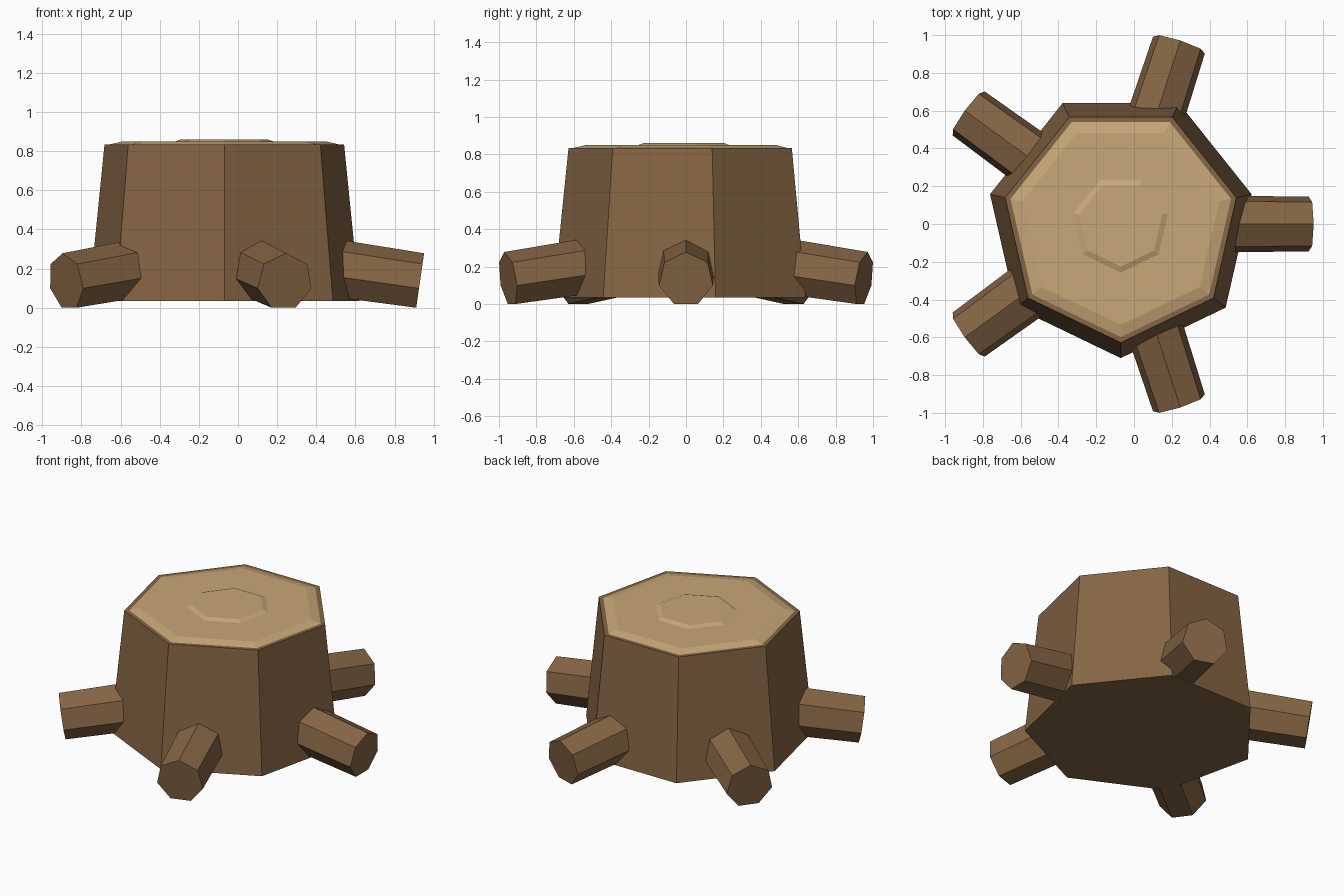
import bpy, bmesh, math
from mathutils import Matrix, Vector

if "Cube" in bpy.data.objects:
    bpy.data.objects.remove(bpy.data.objects["Cube"])

CX = -0.07      # trunk axis
SIDES = 7


def material(name, rgb):
    m = bpy.data.materials.new(name)
    m.diffuse_color = (*rgb, 1)
    m.use_nodes = True
    m.node_tree.nodes["Principled BSDF"].inputs["Base Color"].default_value = m.diffuse_color
    return m


BARK = material("bark brown", (0.235, 0.130, 0.058))
WOOD = material("cut wood tan", (0.578, 0.392, 0.188))


def frustum(name, mat, r_bottom, r_top, height, matrix):
    """Seven-sided tapered prism starting at the matrix origin, running along its z."""
    bm = bmesh.new()
    rings = []
    for r, z in ((r_bottom, 0), (r_top, height)):
        ring = []
        for i in range(SIDES):
            a = -math.pi / 2 + 2 * math.pi * i / SIDES
            ring.append(bm.verts.new((r * math.cos(a), r * math.sin(a), z)))
        rings.append(ring)
    low, high = rings
    bm.faces.new(low[::-1])
    bm.faces.new(high)
    for i in range(SIDES):
        j = (i + 1) % SIDES
        bm.faces.new((low[i], low[j], high[j], high[i]))
    bm.transform(matrix)
    bmesh.ops.recalc_face_normals(bm, faces=bm.faces)
    me = bpy.data.meshes.new(name)
    bm.to_mesh(me)
    bm.free()
    me.materials.append(mat)
    ob = bpy.data.objects.new(name, me)
    bpy.context.collection.objects.link(ob)
    return ob


def upright(z):
    return Matrix.Translation((CX, 0, z))


# Trunk, cut surface and raised growth ring
frustum("trunk", BARK, 0.71, 0.628, 0.80, upright(0.035))
frustum("cut_top", WOOD, 0.603, 0.535, 0.016, upright(0.834))
frustum("growth_ring", WOOD, 0.26, 0.225, 0.012, upright(0.849))

# Five roots sloping down and outward, each with an edge on top
TILT = math.radians(8.3)
LENGTH = 0.56
for k in range(5):
    out = Vector((math.cos(TILT), 0, -math.sin(TILT)))
    up = Vector((math.sin(TILT), 0, math.cos(TILT)))
    ydir = -up                       # profile's first corner points up
    xdir = ydir.cross(out)
    start = Vector((1.0, 0, 0.132)) - out * LENGTH
    m = Matrix((xdir, ydir, out)).transposed().to_4x4()
    m.translation = start
    m = Matrix.Translation((CX, 0, 0)) @ Matrix.Rotation(math.radians(72 * k), 4, 'Z') @ m
    frustum(f"root_{k + 1}", BARK, 0.156, 0.148, LENGTH, m)
